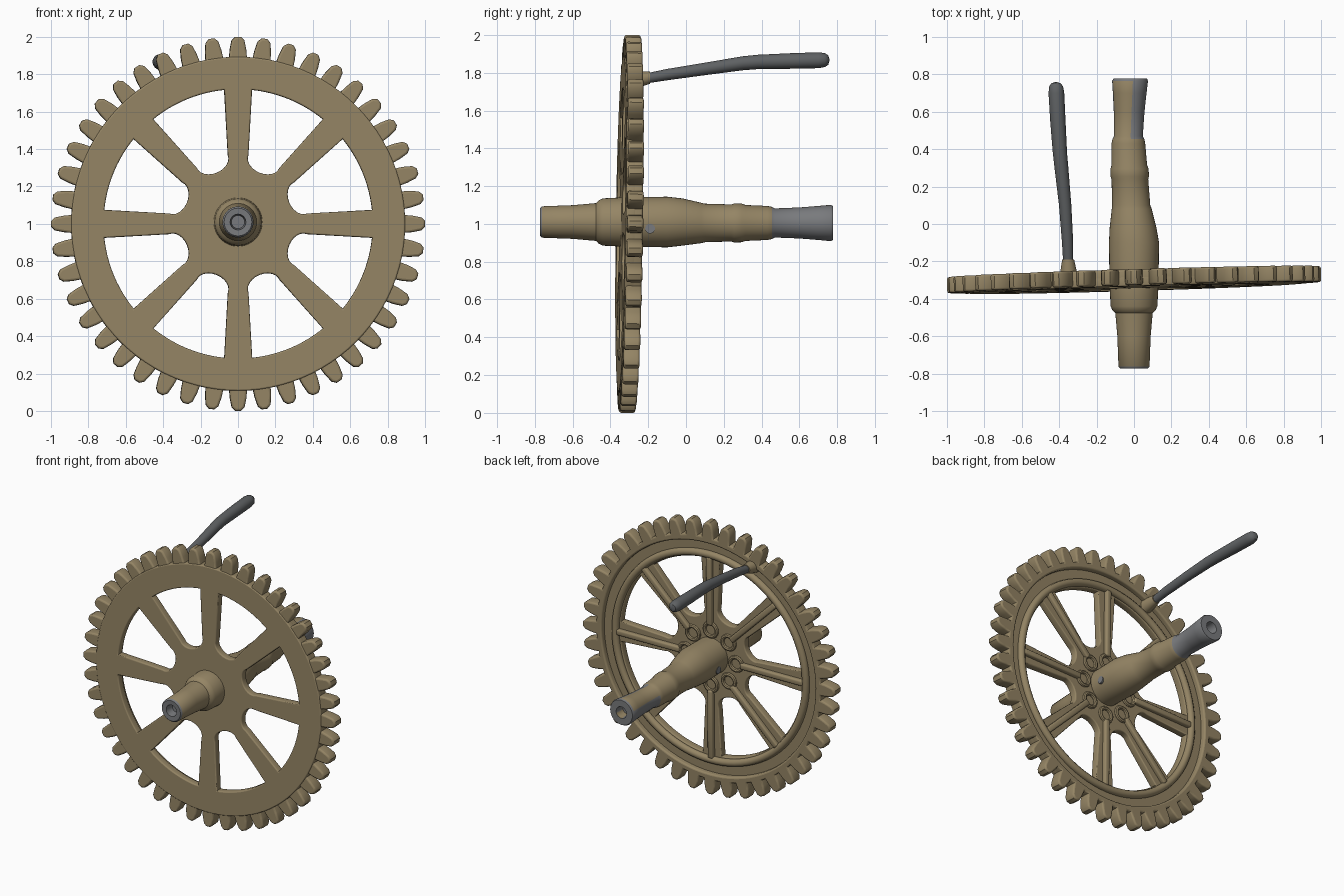
import bpy, bmesh
from math import sin, cos, pi, radians
from mathutils import Matrix, Vector

if "Cube" in bpy.data.objects:
    bpy.data.objects.remove(bpy.data.objects["Cube"])


def material(name, rgb):
    m = bpy.data.materials.new(name)
    m.use_nodes = True
    m.diffuse_color = (*rgb, 1)
    bsdf = m.node_tree.nodes["Principled BSDF"]
    bsdf.inputs["Base Color"].default_value = (*rgb, 1)
    bsdf.inputs["Roughness"].default_value = 0.7
    return m


BRASS = material("dull brass", (0.30, 0.235, 0.13))
STEEL = material("grey steel", (0.19, 0.195, 0.205))
DARK = material("dark steel", (0.115, 0.122, 0.127))

# Wheel frame: local x, y in the wheel plane, local +z towards the front, slightly tilted
WHEEL = (Matrix.Translation((0, -0.3, 1)) @ Matrix.Rotation(0.03, 4, 'Z')
         @ Matrix.Rotation(radians(90) - 0.015, 4, 'X'))


def smooth(obj, angle=40):
    bpy.ops.object.select_all(action='DESELECT')
    obj.select_set(True)
    bpy.context.view_layer.objects.active = obj
    bpy.ops.object.shade_smooth_by_angle(angle=radians(angle))


def turn(points, a):
    return [(x * cos(a) - y * sin(a), x * sin(a) + y * cos(a)) for x, y in points]


def circle(r, n=96):
    return [(r * cos(2 * pi * i / n), r * sin(2 * pi * i / n)) for i in range(n)]


def flat_part(name, outlines, back, front, bevel):
    """Plate cut from closed outlines, with rounded edges."""
    cu = bpy.data.curves.new(name, 'CURVE')
    cu.dimensions = '2D'
    cu.fill_mode = 'BOTH'
    cu.extrude = (front - back) / 2 - bevel
    cu.bevel_depth = bevel
    cu.bevel_resolution = 2
    for pts in outlines:
        s = cu.splines.new('POLY')
        s.points.add(len(pts) - 1)
        for p, (x, y) in zip(s.points, pts):
            p.co = (x, y, 0, 1)
        s.use_cyclic_u = True
    cu.materials.append(BRASS)
    obj = bpy.data.objects.new(name, cu)
    bpy.context.collection.objects.link(obj)
    obj.matrix_world = WHEEL @ Matrix.Translation((0, 0, (front + back) / 2))
    bpy.ops.object.select_all(action='DESELECT')
    obj.select_set(True)
    bpy.context.view_layer.objects.active = obj
    bpy.ops.object.convert(target='MESH')
    smooth(bpy.context.object)


def mesh_object(name, bm, mats, matrix=Matrix()):
    bmesh.ops.remove_doubles(bm, verts=bm.verts, dist=1e-5)
    bmesh.ops.recalc_face_normals(bm, faces=bm.faces)
    me = bpy.data.meshes.new(name)
    bm.to_mesh(me)
    bm.free()
    for m in mats:
        me.materials.append(m)
    obj = bpy.data.objects.new(name, me)
    bpy.context.collection.objects.link(obj)
    obj.matrix_world = matrix
    smooth(obj)
    return obj


def turned(name, rings, mats, rule=None, n=40):
    """Round part along y; each ring is (y, radius, centre x, centre z)."""
    bm = bmesh.new()
    loops = []
    for y, r, cx, cz in rings:
        loops.append([bm.verts.new((cx + r * cos(2 * pi * i / n), y, cz + r * sin(2 * pi * i / n)))
                      for i in range(n)])
    for a, b in zip(loops, loops[1:]):
        for i in range(n):
            bm.faces.new((a[i], a[i - 1], b[i - 1], b[i]))
    bmesh.ops.remove_doubles(bm, verts=bm.verts, dist=1e-5)
    bmesh.ops.recalc_face_normals(bm, faces=bm.faces)
    if rule:
        for f in bm.faces:
            f.material_index = rule(f.calc_center_median(), f.normal)
    return mesh_object(name, bm, mats)


def torus(name, major, minor, centre, n=64, m=10):
    bm = bmesh.new()
    loops = []
    for i in range(n):
        a = 2 * pi * i / n
        loops.append([bm.verts.new((
            centre[0] + (major + minor * cos(2 * pi * j / m)) * cos(a),
            centre[1] + (major + minor * cos(2 * pi * j / m)) * sin(a),
            centre[2] + minor * sin(2 * pi * j / m))) for j in range(m)])
    for i in range(n):
        for j in range(m):
            bm.faces.new((loops[i - 1][j - 1], loops[i][j - 1], loops[i][j], loops[i - 1][j]))
    mesh_object(name, bm, [BRASS], WHEEL)


# Toothed ring
TEETH = 44
half = [(0.036, 0.88), (0.032, 0.93), (0.023, 0.975), (0.010, 0.988)]
tooth = half + [(-x, y) for x, y in reversed(half)]
gear_outline = [p for k in range(TEETH) for p in turn(tooth, 2 * pi * k / TEETH)]
flat_part("tooth_ring", [gear_outline, circle(0.86)], -0.045, 0.040, 0.012)

# Wheel plate with eight windows leaving the spokes
window = [(0.36 - 0.072 * sin(pi * i / 12), 0.098 * cos(pi * i / 12)) for i in range(13)]
window += [(0.728 * cos(a), 0.728 * sin(a)) for a in [radians(-17.2 + 34.4 * i / 12) for i in range(13)]]
windows = [turn(window, radians(22.5 + 45 * k)) for k in range(8)]
flat_part("wheel_plate", [circle(0.885)] + windows, -0.008, 0.045, 0.008)

# Raised rim at the back of the windows
torus("rim_ridge", 0.755, 0.027, (0, 0, -0.012), 96)

# Spoke ribs and ring bosses at the back
for k in range(8):
    a = radians(45 * k)
    bm = bmesh.new()
    bmesh.ops.create_cube(bm, size=1, matrix=Matrix.Rotation(a, 4, 'Z')
                          @ Matrix.Translation((0.49, 0, -0.012)) @ Matrix.Diagonal((0.5, 0.042, 0.05, 1)))
    bmesh.ops.bevel(bm, geom=bm.edges[:], offset=0.012, segments=3, affect='EDGES', profile=0.5)
    mesh_object(f"spoke_rib_{k + 1}", bm, [BRASS], WHEEL)
    torus(f"boss_ring_{k + 1}", 0.048, 0.014, (0.2 * cos(a), 0.2 * sin(a), -0.012), 24, 8)

# Stepped axle with bored steel ends
axle = [(-0.71, 0, 0), (-0.71, 0.035, 0), (-0.77, 0.042, 0), (-0.772, 0.074, 0), (-0.762, 0.083, 0),
        (-0.6, 0.089, 0), (-0.475, 0.1, 0), (-0.462, 0.115, 0), (-0.44, 0.125, 0), (-0.34, 0.13, 0),
        (-0.22, 0.132, 0), (-0.1, 0.134, 0), (-0.02, 0.125, -0.005), (0.08, 0.107, -0.012),
        (0.1, 0.102, -0.015), (0.24, 0.098, -0.022), (0.255, 0.103, -0.023), (0.295, 0.102, -0.024),
        (0.315, 0.095, -0.025), (0.43, 0.09, -0.03), (0.455, 0.085, -0.03), (0.47, 0.077, -0.03),
        (0.6, 0.082, -0.026), (0.7, 0.09, -0.023), (0.765, 0.096, -0.021), (0.777, 0.09, -0.02),
        (0.777, 0.042, -0.02), (0.71, 0.035, -0.02), (0.71, 0, -0.02)]


def axle_colour(c, n):
    if c.y < -0.764 or (c.y < -0.7 and (c.xz - Vector((0, 1.01))).length < 0.045):
        return 1
    if c.y > 0.46:
        return 0 if c.y < 0.77 and n.z > 0.3 and n.x < 0.1 and abs(n.y) < 0.5 else 1
    return 0


turned("axle", [(y, r, x, 1.01 - 0.005 * (y > 0)) for y, r, x in axle], [BRASS, STEEL], axle_colour)

# Cross pin through the axle
bm = bmesh.new()
bmesh.ops.create_cone(bm, cap_ends=True, segments=20, radius1=0.026, radius2=0.026, depth=0.266,
                      matrix=Matrix.Translation((0, -0.19, 0.975)) @ Matrix.Rotation(pi / 2, 4, 'Y'))
mesh_object("cross_pin", bm, [STEEL])

# Crank handle and its socket on the rim
handle = [(-0.30, 0.024, -0.35, 1.755), (-0.2, 0.027, -0.352, 1.772), (-0.1, 0.03, -0.355, 1.79),
          (0.1, 0.033, -0.368, 1.82), (0.3, 0.037, -0.388, 1.85), (0.38, 0.038, -0.396, 1.857),
          (0.55, 0.041, -0.407, 1.862), (0.7, 0.042, -0.415, 1.866), (0.735, 0.037, -0.416, 1.867),
          (0.753, 0.025, -0.417, 1.867), (0.76, 0, -0.417, 1.867)]
turned("crank_handle", handle, [DARK], n=24)
turned("handle_socket", [(-0.32, 0.05, -0.35, 1.757), (-0.25, 0.043, -0.35, 1.764),
                         (-0.19, 0.032, -0.352, 1.774), (-0.185, 0, -0.352, 1.775)], [BRASS], n=24)
